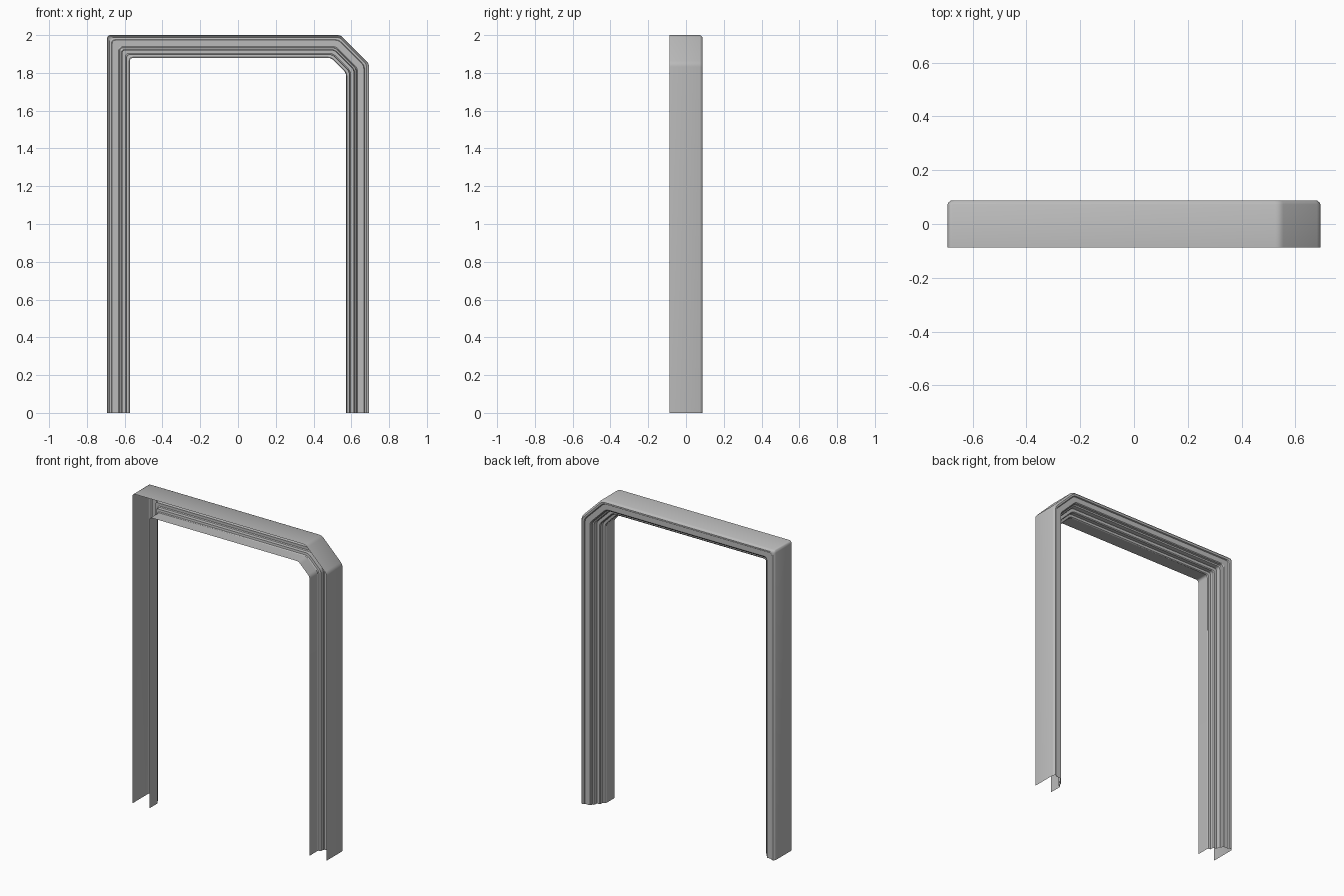
import bpy, bmesh, math
from mathutils import Vector

cube = bpy.data.objects.get("Cube")
if cube:
    bpy.data.objects.remove(cube, do_unlink=True)

HALF_W, TOP, CHAMFER = 0.693, 2.0, 0.15

# Moulding cross-section: (inset from the outer edge, depth y)
PROFILE = [
    (0.0, -0.087), (0.0, 0.073), (0.004, 0.081), (0.012, 0.087), (0.019, 0.087),
    (0.024, 0.084), (0.027, 0.077), (0.034, 0.077), (0.060, 0.077),
    (0.065, 0.073), (0.068, 0.062), (0.076, 0.058), (0.079, 0.050),
    (0.079, 0.032), (0.097, 0.032), (0.102, 0.027), (0.103, 0.004),
    (0.117, 0.002), (0.121, -0.004), (0.121, -0.087),
]


def path_at(inset, trim=0.018, steps=4):
    """Outline of the opening at a given inset, with softened corners."""
    x, z = HALF_W - inset, TOP - inset
    k = inset * math.tan(math.radians(22.5))
    cx, cz = HALF_W - CHAMFER - k, TOP - CHAMFER - k
    pts = [Vector(p) for p in ((-x, 0), (-x, z), (cx, z), (x, cz), (x, 0))]
    out = [pts[0]]
    for a, b, c in zip(pts, pts[1:], pts[2:]):
        p = b + (a - b).normalized() * trim
        q = b + (c - b).normalized() * trim
        for i in range(steps + 1):
            t = i / steps
            out.append(p * (1 - t) ** 2 + b * 2 * t * (1 - t) + q * t ** 2)
    out.append(pts[-1])
    return out


# Sweep the open cross-section around the doorway
bm = bmesh.new()
rows = [[bm.verts.new((p.x, y, p.y)) for p in path_at(inset)]
        for inset, y in PROFILE]
for r0, r1 in zip(rows, rows[1:]):
    for i in range(len(r0) - 1):
        bm.faces.new((r0[i], r1[i], r1[i + 1], r0[i + 1]))
bm.normal_update()

# Outer wall should face away from the opening
first = min(bm.faces, key=lambda f: f.calc_center_median().x)
if first.normal.x > 0:
    bmesh.ops.reverse_faces(bm, faces=bm.faces[:])

mesh = bpy.data.meshes.new("door_frame")
bm.to_mesh(mesh)
bm.free()
frame = bpy.data.objects.new("door_frame", mesh)
bpy.context.collection.objects.link(frame)

# Plain grey finish
grey = bpy.data.materials.new("plain grey")
grey.use_nodes = True
colour = (0.5, 0.5, 0.5, 1.0)
grey.diffuse_color = colour
grey.node_tree.nodes["Principled BSDF"].inputs["Base Color"].default_value = colour
mesh.materials.append(grey)

# Smooth rounded corners, crisp moulding edges
bpy.ops.object.select_all(action="DESELECT")
frame.select_set(True)
bpy.context.view_layer.objects.active = frame
bpy.ops.object.shade_smooth_by_angle(angle=math.radians(30))
